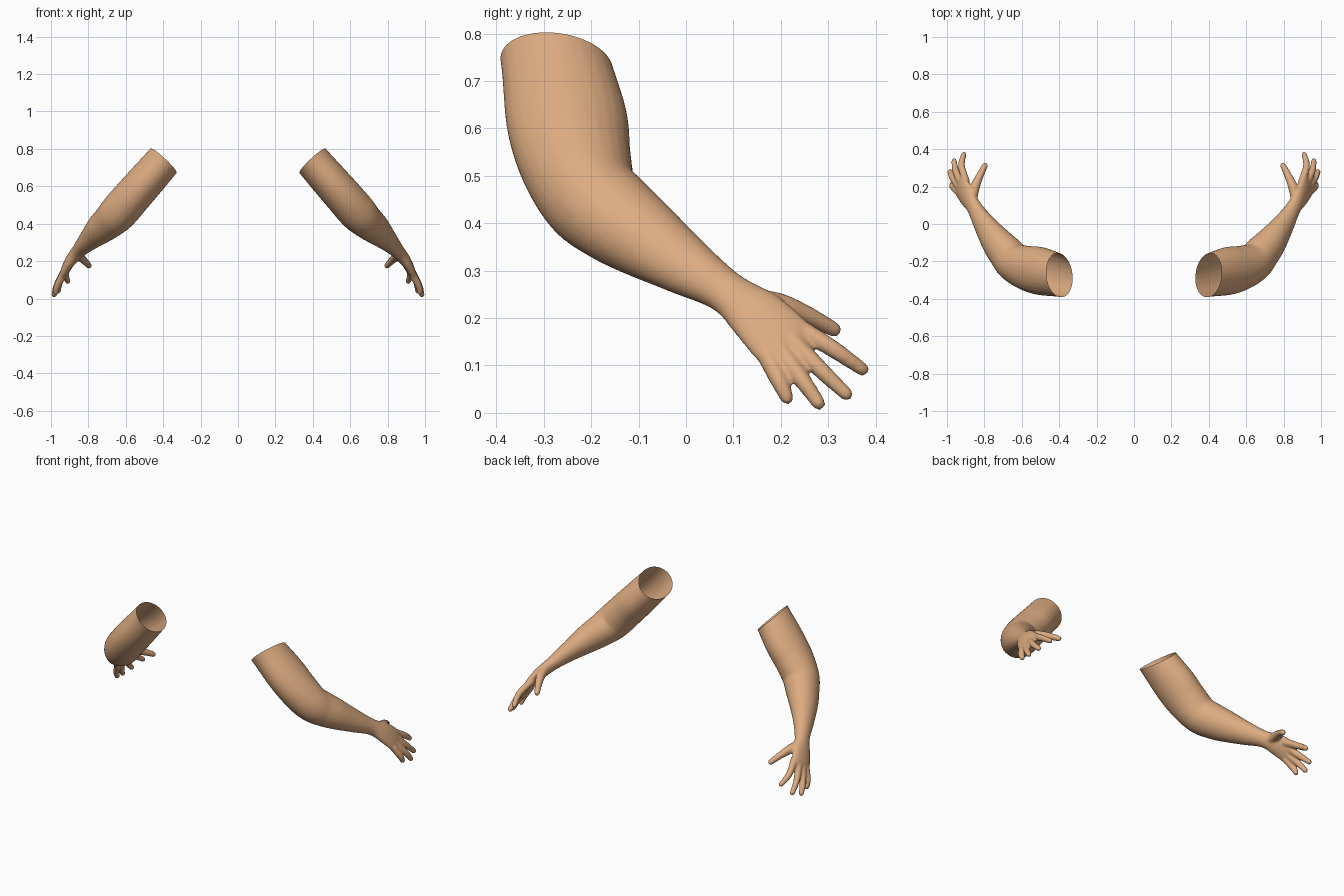
import bpy, bmesh, math
from mathutils import Vector, Matrix

if "Cube" in bpy.data.objects:
    bpy.data.objects.remove(bpy.data.objects["Cube"])

skin = bpy.data.materials.new("tan skin")
skin.diffuse_color = (0.72, 0.41, 0.22, 1)
skin.use_nodes = True
skin.node_tree.nodes["Principled BSDF"].inputs["Base Color"].default_value = skin.diffuse_color


def spline(rows, steps=6):
    """Smooth curve through rows of numbers."""
    pts = [rows[0]] + rows + [rows[-1]]
    out = []
    for i in range(1, len(pts) - 2):
        for s in range(steps):
            t = s / steps
            out.append([0.5 * (2 * b + (c - a) * t + (2 * a - 5 * b + 4 * c - d) * t * t
                               + (3 * b - a - 3 * c + d) * t ** 3)
                        for a, b, c, d in zip(*pts[i - 1:i + 3])])
    return out + [list(rows[-1])]


def loft(bm, rows, sides=28):
    """Rounded tube; each row is x, y, z, half width, half depth, turn."""
    rows = spline(rows)
    cen = [Vector(r[:3]) for r in rows]
    n = len(rows)
    sections = []
    for i, r in enumerate(rows):
        t = (cen[min(i + 1, n - 1)] - cen[max(i - 1, 0)]).normalized()
        k = r[5]
        ref = Vector((-0.35 * k, 1 - 0.35 * k, 0.7 * k))
        u = (ref - t * ref.dot(t)).normalized()
        sections.append((cen[i], u, t.cross(u), r[3], r[4], t))

    def cap(sec, sign):
        c, u, v, a, b, t = sec
        return [(c + t * sign * min(a, b) * math.sin(g), u, v,
                 a * math.cos(g), b * math.cos(g), t) for g in (0.4, 0.8, 1.15, 1.4)]

    sections = cap(sections[0], -1)[::-1] + sections + cap(sections[-1], 1)
    rings = []
    for c, u, v, a, b, t in sections:
        rings.append([bm.verts.new(c + u * a * math.cos(2 * math.pi * j / sides)
                                   + v * b * math.sin(2 * math.pi * j / sides))
                      for j in range(sides)])
    faces = [bm.faces.new(rings[0][::-1]), bm.faces.new(rings[-1])]
    for p, q in zip(rings, rings[1:]):
        for j in range(sides):
            m = (j + 1) % sides
            faces.append(bm.faces.new((p[j], p[m], q[m], q[j])))
    bmesh.ops.recalc_face_normals(bm, faces=faces)


bm = bmesh.new()

# Upper arm, forearm and palm
loft(bm, [
    (0.33, -0.29, 0.82, 0.112, 0.095, 0),
    (0.40, -0.275, 0.735, 0.115, 0.096, 0),
    (0.50, -0.252, 0.62, 0.128, 0.100, 0),
    (0.575, -0.235, 0.535, 0.120, 0.102, 0.1),
    (0.640, -0.205, 0.460, 0.106, 0.102, 0.4),
    (0.685, -0.155, 0.415, 0.100, 0.092, 0.7),
    (0.735, -0.095, 0.372, 0.088, 0.080, 1),
    (0.798, -0.005, 0.312, 0.066, 0.056, 1),
    (0.852, 0.085, 0.255, 0.047, 0.038, 1),
    (0.893, 0.148, 0.207, 0.062, 0.030, 1),
    (0.922, 0.198, 0.157, 0.069, 0.023, 1),
    (0.931, 0.217, 0.138, 0.062, 0.016, 1),
])

# Fingers: index, middle, ring, little
for path in (
    [(0.897, 0.225, 0.187), (0.922, 0.310, 0.135), (0.910, 0.372, 0.092)],
    [(0.920, 0.215, 0.162), (0.952, 0.280, 0.095), (0.962, 0.338, 0.040)],
    [(0.932, 0.195, 0.138), (0.968, 0.245, 0.070), (0.983, 0.280, 0.020)],
    [(0.940, 0.172, 0.118), (0.967, 0.198, 0.065), (0.973, 0.213, 0.032)],
):
    loft(bm, [(*p, r, r, 1) for p, r in zip(path, (0.021, 0.0185, 0.0145))], 16)

# Thumb
thumb = [(0.868, 0.125, 0.235), (0.853, 0.190, 0.228), (0.828, 0.250, 0.208), (0.797, 0.312, 0.176)]
loft(bm, [(*p, r, r, 1) for p, r in zip(thumb, (0.028, 0.027, 0.021, 0.016))], 16)

raw = bpy.data.meshes.new("arm_parts")
bm.to_mesh(raw)
bm.free()

# Fuse the parts into one smooth skin
helper = bpy.data.objects.new("arm_parts", raw)
bpy.context.collection.objects.link(helper)
fuse = helper.modifiers.new("fuse", 'REMESH')
fuse.mode = 'VOXEL'
fuse.voxel_size = 0.006
soften = helper.modifiers.new("soften", 'SMOOTH')
soften.factor = 0.5
soften.iterations = 5
bpy.context.view_layer.update()
fused = bpy.data.meshes.new_from_object(helper.evaluated_get(bpy.context.evaluated_depsgraph_get()))
bpy.data.objects.remove(helper)

# Two mirrored arms, cut open at the shoulder
for name, side in (("right_arm", 1), ("left_arm", -1)):
    bm = bmesh.new()
    bm.from_mesh(fused)
    bmesh.ops.bisect_plane(bm, geom=bm.verts[:] + bm.edges[:] + bm.faces[:],
                           plane_co=(0.40, -0.275, 0.738), plane_no=(-0.67, 0.12, 0.72),
                           clear_outer=True)
    if side < 0:
        bm.transform(Matrix.Scale(-1, 4, (1, 0, 0)))
        bmesh.ops.reverse_faces(bm, faces=bm.faces[:])
    for f in bm.faces:
        f.smooth = True
        f.material_index = 0
    me = bpy.data.meshes.new(name)
    bm.to_mesh(me)
    bm.free()
    me.materials.clear()
    me.materials.append(skin)
    bpy.context.collection.objects.link(bpy.data.objects.new(name, me))
